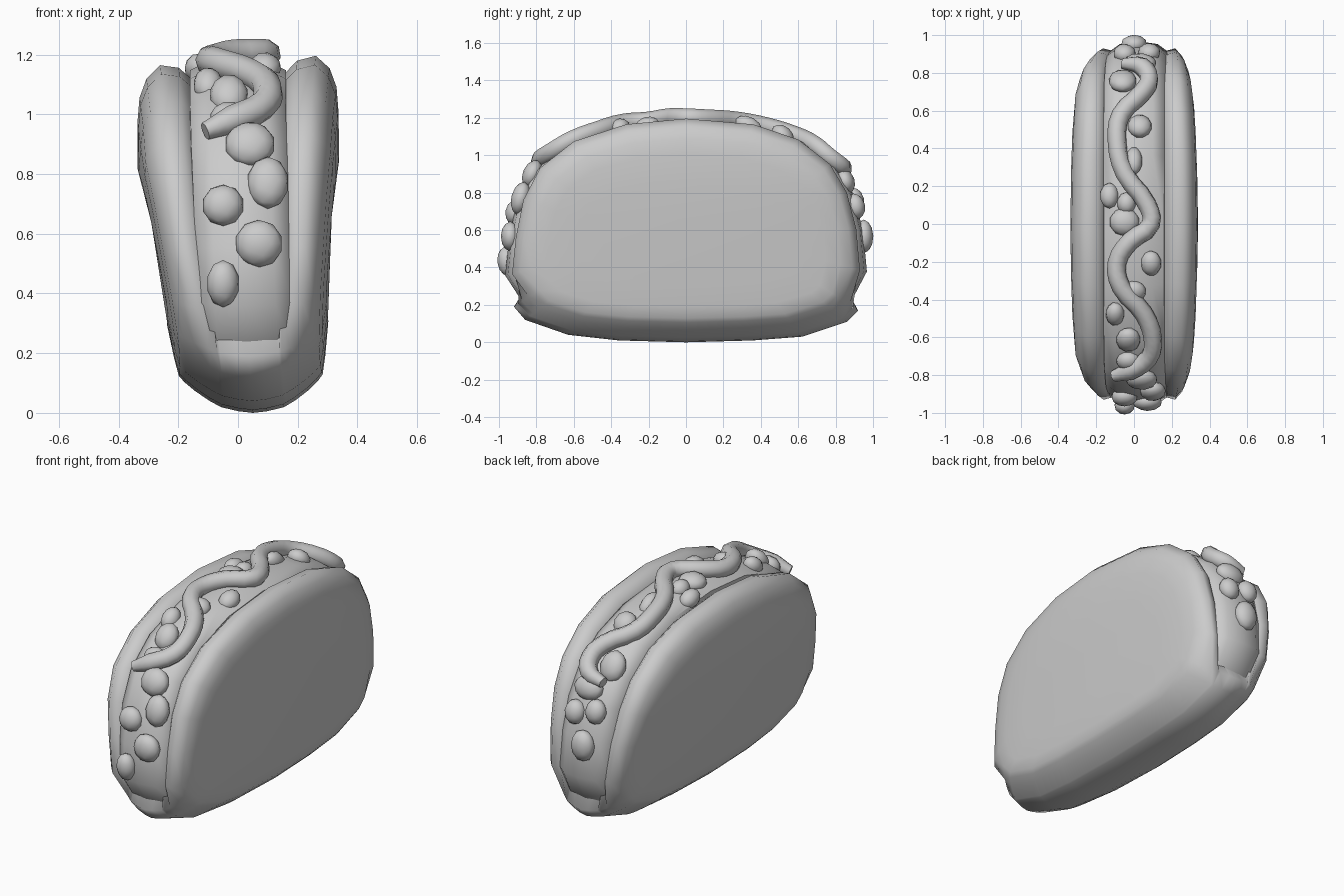
import bpy, bmesh, math
from mathutils import Vector, Matrix

if "Cube" in bpy.data.objects:
    bpy.data.objects.remove(bpy.data.objects["Cube"])

grey = bpy.data.materials.new("plain grey")
grey.use_nodes = True
grey.diffuse_color = (0.6, 0.6, 0.6, 1)
grey.node_tree.nodes["Principled BSDF"].inputs["Base Color"].default_value = (0.6, 0.6, 0.6, 1)

MID = 0.55  # height of the centre of the side outline

# Side outline of the folded shell (y, z)
OUTLINE = [(-.92, .19), (-.86, .12), (-.63, .04), (-.36, .01), (0, 0), (.36, .01),
           (.62, .03), (.86, .11), (.92, .17), (.93, .38), (.91, .6), (.86, .79),
           (.77, .94), (.6, 1.07), (.36, 1.15), (0, 1.18), (-.32, 1.15), (-.6, 1.06),
           (-.78, .92), (-.87, .75), (-.91, .55), (-.93, .36)]


def finish(name, bm, angle):
    bmesh.ops.recalc_face_normals(bm, faces=bm.faces)
    mesh = bpy.data.meshes.new(name)
    bm.to_mesh(mesh)
    bm.free()
    obj = bpy.data.objects.new(name, mesh)
    bpy.context.collection.objects.link(obj)
    mesh.materials.append(grey)
    bpy.ops.object.select_all(action='DESELECT')
    obj.select_set(True)
    bpy.context.view_layer.objects.active = obj
    bpy.ops.object.shade_smooth_by_angle(angle=math.radians(angle))


def loft(name, rings, angle):
    """Skin closed rings of points and cap both ends."""
    bm = bmesh.new()
    rows = [[bm.verts.new(p) for p in ring] for ring in rings]
    n = len(rows[0])
    for a, b in zip(rows, rows[1:]):
        for i in range(n):
            bm.faces.new((a[i], a[(i + 1) % n], b[(i + 1) % n], b[i]))
    bm.faces.new(rows[0])
    bm.faces.new(rows[-1])
    finish(name, bm, angle)


# Shell: stations across x as (u, scale at the open edge, scale at the fold)
half = [(-1.03, .45, .45), (-1.02, .7, .66), (-1, .83, .77), (-.93, .93, .81), (-.79, 1, .865),
        (-.6, .98, .925), (-.48, .92, .955), (-.44, .78, .965), (-.2, .76, .99)]
stations = half + [(0, .76, 1)] + [(-u, a, b) for u, a, b in reversed(half)]


def shell_point(u, top, fold, y, z):
    blend = min(1, max(0, (z - .2) / .16))
    s = fold + (top - fold) * blend
    # The ends are blunter than the rim and the fold
    y, z = y * (1 - (1 - s) * .65), MID + (z - MID) * s
    centre = .05 * max(0, 1 - z / .85)
    width = (.24 + .09 * min(1, max(0, (z - .12) / .73))) * (1 - .11 * (y / .92) ** 2)
    return (centre + u * width, y, z * (1 + .017 * u))


loft("shell", [[shell_point(*st, y, z) for y, z in OUTLINE] for st in stations], 150)

# Filling: a slab with a domed edge, sunk into the fold at the bottom
dome = [(-.165, .8), (-.16, .94), (-.1, .985), (0, 1.0), (.1, .985), (.16, .94), (.165, .8)]


def filling_point(x, s, y, z):
    sink = 1.04 if z > .3 else .93
    return (x + .04 * max(0, 1 - z), y * s * sink, MID + (max(z, .15) - MID) * s * 1.01)


loft("filling", [[filling_point(x, s, y, z) for y, z in OUTLINE] for x, s in dome], 60)


def on_edge(x, degrees, lift):
    """Point and outward direction on the filling's edge, angle from straight up."""
    a = math.radians(degrees)
    d = Vector((math.sin(a), math.cos(a)))
    best = .9
    for (y0, z0), (y1, z1) in zip(OUTLINE, OUTLINE[1:] + OUTLINE[:1]):
        p = Vector((y0 * 1.04, z0 - MID))
        e = Vector((y1 * 1.04, z1 - MID)) - p
        det = d.x * e.y - d.y * e.x
        if abs(det) > 1e-6:
            t = (p.x * e.y - p.y * e.x) / det
            k = (p.x * d.y - p.y * d.x) / det
            if t > 0 and 0 <= k <= 1:
                best = t
    r = best + lift - x * x
    return Vector((x, d.x * r, MID + d.y * r)), a


# Sauce: a wavy tube over the top, thinner at its ends
path = [(-.11, -64), (-.02, -61), (.08, -56), (.1, -49), (.05, -39), (-.07, -28), (-.09, -18),
        (-.02, -8), (.09, 0), (.07, 9), (-.05, 23), (-.09, 36), (-.07, 46), (.04, 54),
        (.08, 60), (.04, 65), (-.06, 67)]
curve = bpy.data.curves.new("sauce", 'CURVE')
curve.dimensions = '3D'
curve.bevel_depth = .05
curve.bevel_resolution = 2
curve.resolution_u = 3
curve.use_fill_caps = True
spline = curve.splines.new('BEZIER')
spline.bezier_points.add(len(path) - 1)
for bp, (x, ang) in zip(spline.bezier_points, path):
    bp.co = on_edge(x, ang, .03)[0]
    bp.handle_left_type = bp.handle_right_type = 'AUTO'
spline.bezier_points[0].radius = spline.bezier_points[-1].radius = .6
sauce = bpy.data.objects.new("sauce", curve)
bpy.context.collection.objects.link(sauce)
curve.materials.append(grey)

# Toppings: rounded chunks (x, angle, half width, half length)
chunks = [(-.06, 61, .075, .09), (.03, 43, .065, .07), (0, 29, .045, .08), (-.13, 14, .05, .07),
          (-.04, 10, .05, .06), (-.05, 1, .08, .075), (.09, -19, .055, .07), (0, -31, .065, .06),
          (-.1, -41, .05, .07), (-.03, -50, .065, .08), (-.03, -59, .065, .06),
          (.04, -67, .085, .08), (.1, -76, .07, .09), (-.05, -81, .07, .07),
          (.07, -89, .08, .08), (-.05, -97, .055, .08),
          (.03, 70, .09, .07), (-.05, 77, .06, .07), (.08, 79, .06, .07), (0, 89, .07, .09)]
bm = bmesh.new()
for x, ang, w, l in chunks:
    p, a = on_edge(x, ang, .002)
    place = Matrix.Translation(p) @ Matrix.Rotation(-a, 4, 'X') @ Matrix.Diagonal((w, l, .05, 1))
    bmesh.ops.create_icosphere(bm, subdivisions=2, radius=1, matrix=place)
finish("toppings", bm, 60)
